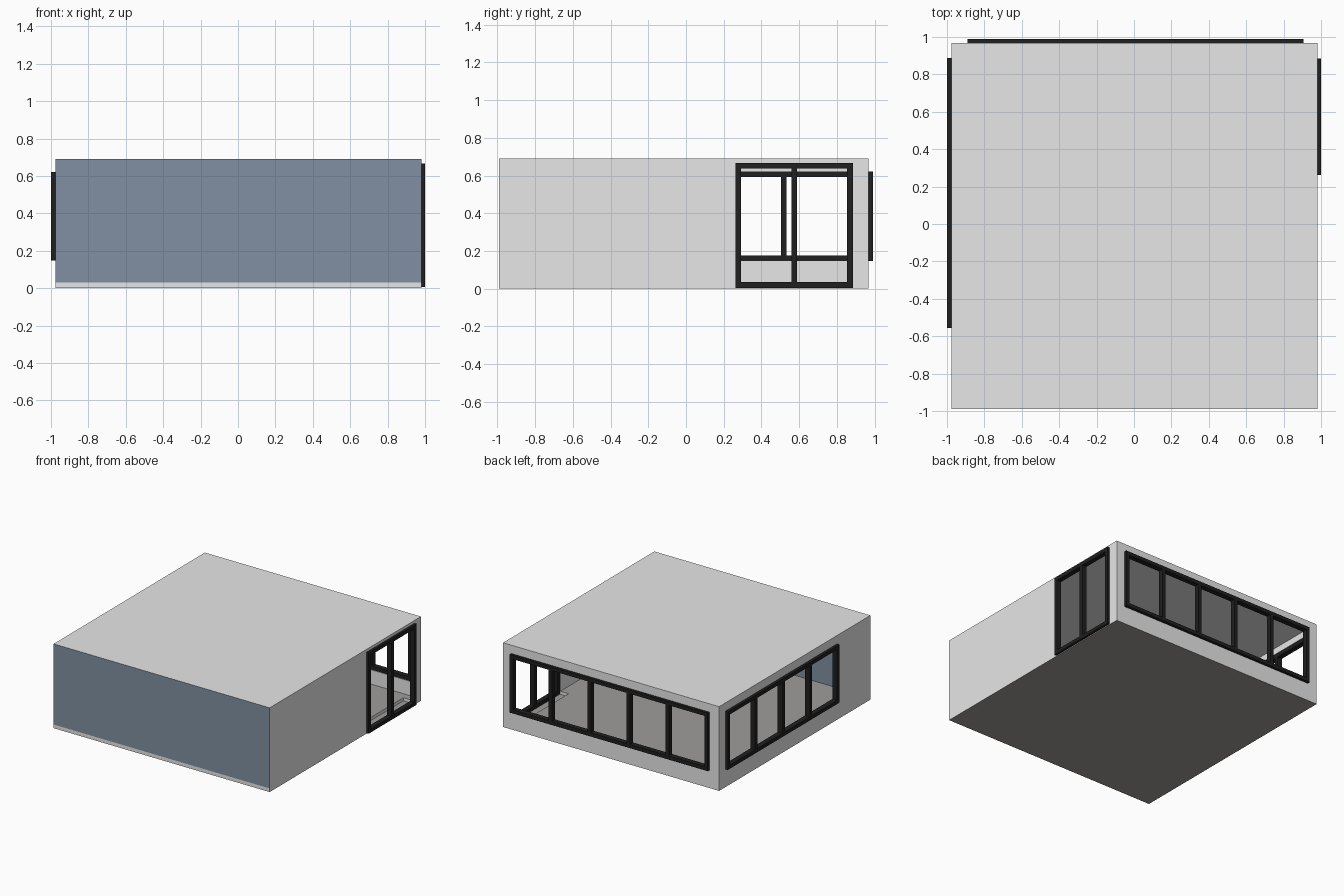
import bpy, bmesh
from mathutils import Vector

if "Cube" in bpy.data.objects:
    bpy.data.objects.remove(bpy.data.objects["Cube"])


def material(name, col):
    m = bpy.data.materials.new(name)
    m.diffuse_color = (*col, 1)
    m.use_nodes = True
    m.node_tree.nodes["Principled BSDF"].inputs["Base Color"].default_value = m.diffuse_color
    return m


WALL = material("wall_grey", (0.8, 0.8, 0.8))
BLUE = material("slate_blue", (0.22, 0.28, 0.36))
FLOOR = material("floor_warm_grey", (0.35, 0.338, 0.325))
BLACK = material("frame_black", (0.014, 0.014, 0.014))


def add_box(bm, lo, hi):
    lo, hi = Vector(lo), Vector(hi)
    verts = bmesh.ops.create_cube(bm, size=1)["verts"]
    for v in verts:
        v.co = (lo + hi) / 2 + v.co * (hi - lo)


def make_object(name, bm, mats=()):
    me = bpy.data.meshes.new(name)
    bm.to_mesh(me)
    bm.free()
    ob = bpy.data.objects.new(name, me)
    bpy.context.collection.objects.link(ob)
    for m in mats:
        me.materials.append(m)
    return ob


# Room extents
X0, X1, Y0, Y1, H = -0.977, 0.98, -0.99, 0.967, 0.69
T = 0.025          # wall thickness
SLAB = 0.03        # floor thickness
BAR = 0.03         # frame bar width

# Solid room block, split at the slab line so the front can be two colours
bm = bmesh.new()
add_box(bm, (X0, Y0, 0), (X1, Y1, H))
bmesh.ops.bisect_plane(bm, geom=bm.verts[:] + bm.edges[:] + bm.faces[:],
                       plane_co=(0, 0, SLAB), plane_no=(0, 0, 1))
room = make_object("room_shell", bm, (WALL, BLUE, FLOOR))


def carve(lo, hi):
    """Cut a box-shaped space out of the room."""
    b = bmesh.new()
    add_box(b, lo, hi)
    cutter = make_object("cutter", b)
    cutter.hide_render = True
    mod = room.modifiers.new("carve", "BOOLEAN")
    mod.operation = "DIFFERENCE"
    mod.solver = "EXACT"
    mod.object = cutter
    bpy.context.view_layer.objects.active = room
    bpy.ops.object.modifier_apply(modifier=mod.name)
    bpy.data.objects.remove(cutter)


def frame(name, axis, depth, along, height, panels):
    """Frame of rails and posts; axis is the wall's normal (0 = x, 1 = y)."""
    b = bmesh.new()

    def bar(a0, a1, z0, z1):
        if axis == 0:
            add_box(b, (depth[0], a0, z0), (depth[1], a1, z1))
        else:
            add_box(b, (a0, depth[0], z0), (a1, depth[1], z1))

    (a0, a1), (z0, z1) = along, height
    bar(a0, a1, z0, z0 + BAR)
    bar(a0, a1, z1 - BAR, z1)
    for i in range(panels + 1):
        p = a0 + (a1 - a0 - BAR) * i / panels
        bar(p, p + BAR, z0 + BAR, z1 - BAR)
    make_object(name, b, (BLACK,))


# Hollow interior and the three openings
carve((X0 + T, Y0 + T, SLAB), (X1 - T, Y1 - T, H - 0.015))
carve((-0.89, Y1 - 0.1, 0.147), (0.905, Y1 + 0.1, 0.622))
carve((X0 - 0.1, -0.557, 0.147), (X0 + 0.1, 0.887, 0.622))
carve((X1 - 0.1, 0.262, 0.005), (X1 + 0.1, 0.884, 0.667))

# Wall colours: blue front wall inside and out, warm floor, grey elsewhere
for f in room.data.polygons:
    f.material_index = 0
    if abs(f.normal.z) > 0.9 and f.center.z < 0.05:
        f.material_index = 2
    elif abs(f.normal.y) > 0.9 and f.center.y < -0.9 and f.center.z > SLAB:
        f.material_index = 1

# Window and door frames
frame("back_window_frame", 1, (Y1 - 0.02, 0.99), (-0.89, 0.905), (0.147, 0.622), 5)
frame("left_window_frame", 0, (-1.0, X0 + 0.02), (-0.557, 0.887), (0.147, 0.622), 4)
frame("right_door_frame", 0, (X1 - 0.02, 1.0), (0.262, 0.884), (0.005, 0.667), 2)
